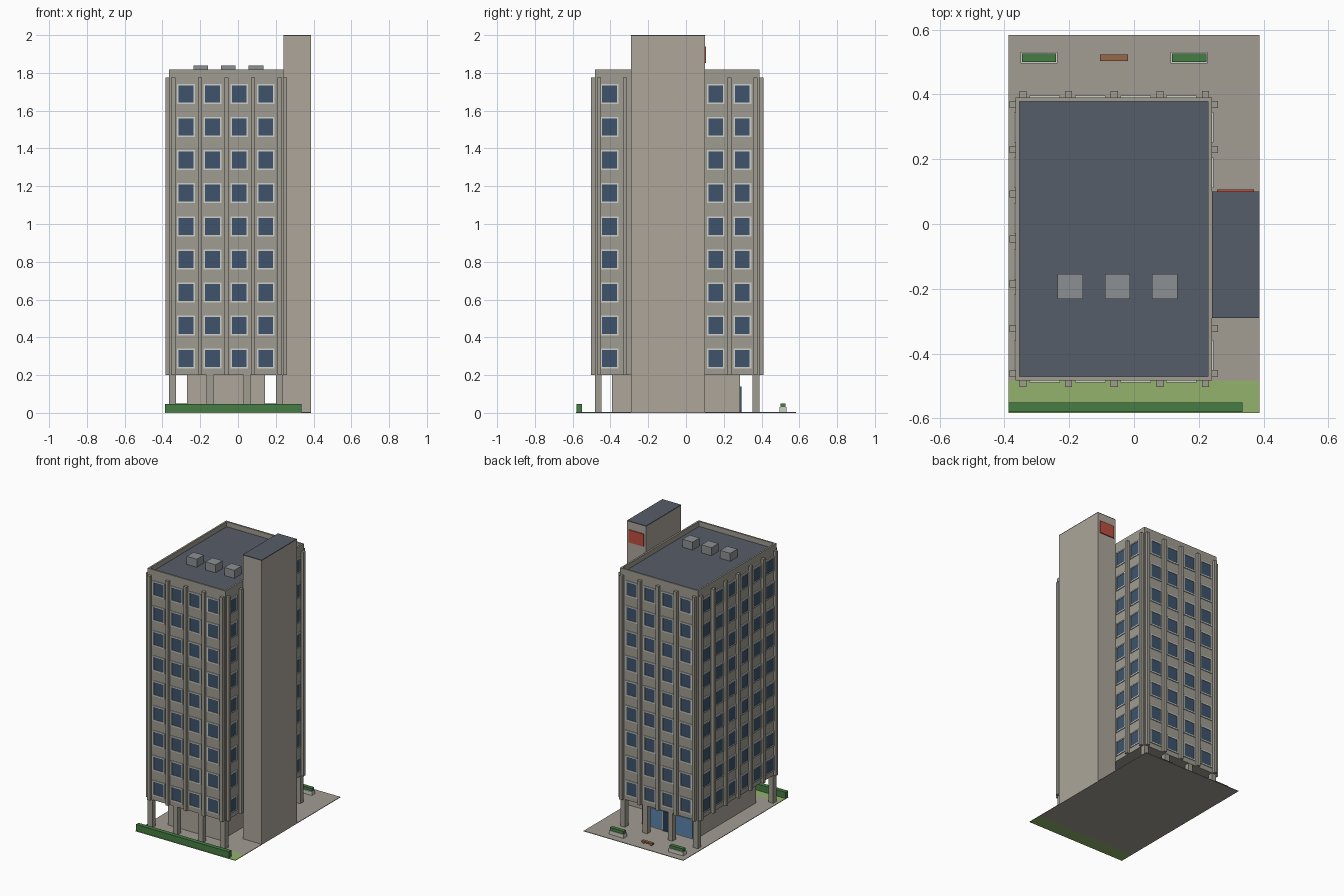
import bpy, bmesh
from mathutils import Vector

if "Cube" in bpy.data.objects:
    bpy.data.objects.remove(bpy.data.objects["Cube"])


def mat(name, r, g, b):
    m = bpy.data.materials.new(name)
    # sRGB 0-255 to linear
    m.diffuse_color = [((c / 255 + 0.055) / 1.055) ** 2.4 for c in (r, g, b)] + [1]
    m.use_nodes = True
    m.node_tree.nodes["Principled BSDF"].inputs["Base Color"].default_value = m.diffuse_color
    return m


WALL = mat("concrete", 160, 156, 146)
TOWER = mat("light_concrete", 173, 166, 154)
PAVE = mat("paving", 162, 157, 148)
GRASS = mat("grass", 147, 178, 108)
HEDGE = mat("hedge_green", 70, 125, 68)
ROOF = mat("roof_felt", 86, 93, 104)
METAL = mat("metal", 140, 144, 147)
FRAME = mat("window_white", 208, 208, 200)
GLASS = mat("window_blue", 62, 84, 108)
SHOP = mat("lobby_blue", 92, 132, 172)
DOOR = mat("door_dark", 40, 60, 84)
RED = mat("sign_red", 190, 80, 65)
WOOD = mat("wood", 150, 105, 72)


def boxes(name, items, material):
    """One object from boxes given as (x0, x1, y0, y1, z0, z1)."""
    bm = bmesh.new()
    for x0, x1, y0, y1, z0, z1 in items:
        vs = bmesh.ops.create_cube(bm, size=1)["verts"]
        mid = Vector((x0 + x1, y0 + y1, z0 + z1)) / 2
        for v in vs:
            v.co = Vector((v.co.x * (x1 - x0), v.co.y * (y1 - y0), v.co.z * (z1 - z0))) + mid
    me = bpy.data.meshes.new(name)
    bm.to_mesh(me)
    bm.free()
    me.materials.append(material)
    ob = bpy.data.objects.new(name, me)
    bpy.context.collection.objects.link(ob)
    return ob


X0, X1, Y0, Y1 = -0.365, 0.24, -0.483, 0.39   # main block footprint
Z0, Z1 = 0.2, 1.775


def on_face(face, c, half, za, zb, out, back=0.004):
    """Box lying on a facade: c along the wall, protruding by out."""
    if face == "front":
        return (c - half, c + half, Y0 - out, Y0 + back, za, zb)
    if face == "back":
        return (c - half, c + half, Y1 - back, Y1 + out, za, zb)
    if face == "left":
        return (X0 - out, X0 + back, c - half, c + half, za, zb)
    return (X1 - back, X1 + out, c - half, c + half, za, zb)


# Ground plates
boxes("pavement", [(-0.387, 0.387, -0.483, 0.583, 0, 0.004)], PAVE)
boxes("lawn", [(-0.387, 0.387, -0.583, -0.483, 0, 0.004)], GRASS)
boxes("hedge", [(-0.387, 0.335, -0.58, -0.551, 0.004, 0.048)], HEDGE)

# Main block, parapet and roof
boxes("main_block", [(X0, X1, Y0, Y1, Z0, 1.778)], WALL)
t = 0.012
boxes("parapet", [(X0, X1, Y0, Y0 + t, 1.778, 1.817), (X0, X1, Y1 - t, Y1, 1.778, 1.817),
                  (X0, X0 + t, Y0 + t, Y1 - t, 1.778, 1.817),
                  (X1 - t, X1, Y0 + t, Y1 - t, 1.778, 1.817)], WALL)
boxes("roof_deck", [(X0 + t, X1 - t, Y0 + t, Y1 - t, 1.776, 1.782)], ROOF)
boxes("roof_units", [(x - 0.039, x + 0.039, -0.232, -0.154, 1.782, 1.838)
                     for x in (-0.197, -0.051, 0.095)], METAL)

# Pilasters on the four facades
xs = [-0.343 + 0.141 * i for i in range(5)]
ys = [-0.461 + 0.1383 * i for i in range(7)]
pil = [on_face(f, x, 0.011, Z0, Z1, 0.02) for f in ("front", "back") for x in xs]
pil += [on_face("left", y, 0.011, Z0, Z1, 0.02) for y in ys]
pil += [on_face("right", ys[i], 0.011, Z0, Z1, 0.02) for i in (0, 1, 5, 6)]
boxes("pilasters", pil, WALL)

# Windows: glass pane with a raised surround
wx = [-0.275 + 0.1405 * i for i in range(4)]
wy = [-0.405 + 0.1407 * i for i in range(6)]
spots = [(f, x) for f in ("front", "back") for x in wx]
spots += [("left", y) for y in wy] + [("right", wy[i]) for i in (0, 4, 5)]
panes, frames = [], []
w, h, b = 0.039, 0.045, 0.008
for face, c in spots:
    for row in range(9):
        z = 0.287 + 0.1752 * row
        panes.append(on_face(face, c, w, z - h, z + h, 0.003))
        for s in (-1, 1):
            frames.append(on_face(face, c + s * (w + b / 2), b / 2, z - h - b, z + h + b, 0.006))
            zc = z + s * (h + b / 2)
            frames.append(on_face(face, c, w, zc - b / 2, zc + b / 2, 0.006))
boxes("window_panes", panes, GLASS)
boxes("window_frames", frames, FRAME)

# Ground floor lobby and columns
boxes("lobby", [(-0.27, 0.142, -0.392, 0.287, 0.004, Z0)], TOWER)
boxes("lobby_glazing", [(-0.255, -0.115, 0.285, 0.290, 0.01, 0.14),
                        (-0.015, 0.127, 0.285, 0.290, 0.01, 0.14)], SHOP)
boxes("lobby_door", [(-0.105, -0.025, 0.285, 0.293, 0.004, 0.14)], DOOR)
boxes("columns", [(x - 0.018, x + 0.018, y - 0.018, y + 0.018, 0.004, Z0)
                  for x in (-0.346, -0.149, 0.047, 0.22) for y in (-0.465, 0.37)], WALL)

# Stair tower with roof and sign panel
boxes("stair_tower", [(X1, 0.387, -0.29, 0.1, 0, 1.994)], TOWER)
boxes("stair_tower_roof", [(X1, 0.387, -0.29, 0.1, 1.994, 2.0)], ROOF)
boxes("sign_panel", [(0.256, 0.371, 0.1, 0.107, 1.852, 1.94)], RED)

# Planters and bench by the entrance
px = (-0.293, 0.17)
boxes("planters", [(x - 0.057, x + 0.057, 0.495, 0.531, 0.004, 0.03) for x in px], FRAME)
boxes("planter_shrubs", [(x - 0.053, x + 0.053, 0.5, 0.527, 0.03, 0.05) for x in px], HEDGE)
boxes("bench", [(-0.105, -0.019, 0.503, 0.523, 0.012, 0.022),
                (-0.098, -0.086, 0.505, 0.521, 0.004, 0.012),
                (-0.038, -0.026, 0.505, 0.521, 0.004, 0.012)], WOOD)
